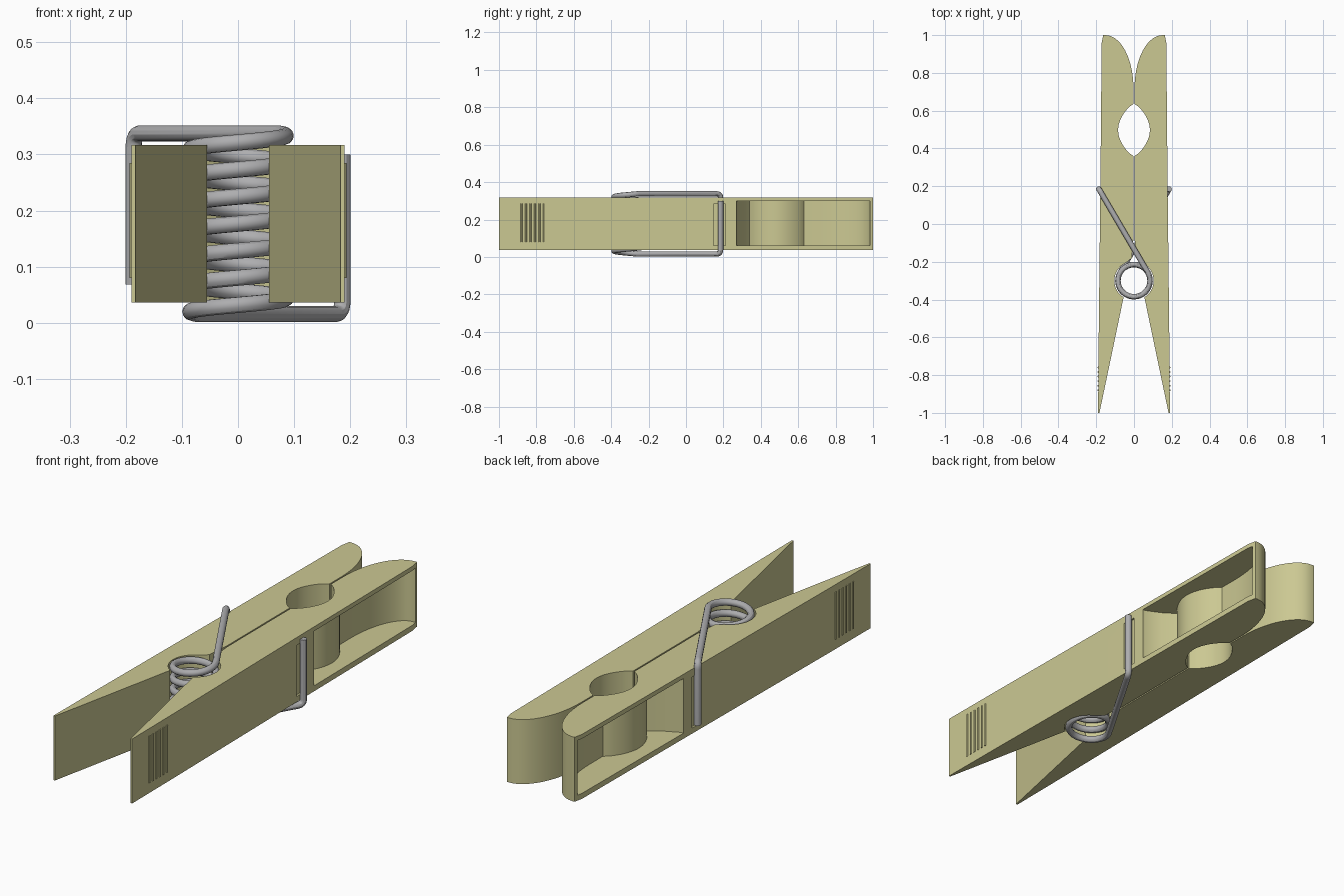
import bpy, bmesh
from math import sin, cos, pi, radians
from mathutils import Vector

if "Cube" in bpy.data.objects:
    bpy.data.objects.remove(bpy.data.objects["Cube"])


def paint(name, color):
    m = bpy.data.materials.new(name)
    m.diffuse_color = color
    m.use_nodes = True
    m.node_tree.nodes["Principled BSDF"].inputs["Base Color"].default_value = m.diffuse_color
    return m


WOOD = paint("olive_plastic", (0.60, 0.58, 0.29, 1))
METAL = paint("spring_steel", (0.42, 0.42, 0.43, 1))


def prism(name, pts, z0, z1, side):
    """Extrude an XY outline from z0 to z1, flipped in x when side is -1."""
    bm = bmesh.new()
    base = bm.faces.new([bm.verts.new((x * side, y, z0)) for x, y in pts])
    new = bmesh.ops.extrude_face_region(bm, geom=[base])["geom"]
    bmesh.ops.translate(bm, vec=(0, 0, z1 - z0),
                        verts=[v for v in new if isinstance(v, bmesh.types.BMVert)])
    bmesh.ops.recalc_face_normals(bm, faces=bm.faces)
    me = bpy.data.meshes.new(name)
    bm.to_mesh(me)
    bm.free()
    ob = bpy.data.objects.new(name, me)
    bpy.context.collection.objects.link(ob)
    me.materials.append(WOOD)
    return ob


def activate(ob):
    bpy.ops.object.select_all(action='DESELECT')
    ob.select_set(True)
    bpy.context.view_layer.objects.active = ob


def cut(ob, cutter):
    activate(ob)
    mod = ob.modifiers.new("cut", 'BOOLEAN')
    mod.operation, mod.solver, mod.object = 'DIFFERENCE', 'EXACT', cutter
    bpy.ops.object.modifier_apply(modifier=mod.name)
    bpy.data.objects.remove(cutter)


def smooth(ob):
    activate(ob)
    bpy.ops.object.shade_smooth_by_angle(angle=radians(30))


def bow(n, x0, dx, y0, y1, p=0.75):
    """Rounded hump used for the peg hole between the jaws."""
    return [(x0 + dx * sin(pi * i / n) ** p, y0 + (y1 - y0) * i / n) for i in range(n + 1)]


def lip(n, x0, x1, y0, y1):
    """Curve that flares outwards towards the jaw tip."""
    return [(x0 + (x1 - x0) * (1 - cos(i / n * pi / 2)) , y0 + (y1 - y0) * sin(i / n * pi / 2))
            for i in range(n + 1)]


# Inner outline: handle taper, coil seat, flat contact, peg hole, flared lip
seat = [(0.104 * cos(a), -0.3 + 0.104 * sin(a))
        for a in (radians(-58 + 125 * i / 16) for i in range(17))]
inner = ([(0.183, -1.0)] + seat + [(0.012, -0.18), (0.003, -0.08)]
         + bow(20, 0.003, 0.081, 0.36, 0.635) + lip(14, 0.003, 0.152, 0.72, 1.0))
outer = [(0.163, 1.0), (0.171, 0.96), (0.178, 0.2), (0.188, -0.7), (0.190, -1.0)]

# Recess floor follows the inner outline at wall thickness
recess = ([(0.30, 0.27), (0.165, 0.27), (0.10, 0.30)] + bow(20, 0.04, 0.073, 0.34, 0.63)
          + lip(14, 0.04, 0.152, 0.72, 0.985) + [(0.30, 0.985)])

for side, label in ((1, "right"), (-1, "left")):
    jaw = prism(label + "_jaw", inner + outer, 0.036, 0.317, side)
    cut(jaw, prism("recess_cutter", recess, 0.06, 0.298, side))
    # Shallow groove that holds the spring arm
    groove = [(0.169, 0.148), (0.169, 0.212), (0.25, 0.212), (0.25, 0.148)]
    cut(jaw, prism("groove_cutter", groove, 0.06, 0.283, side))
    smooth(jaw)
    # Thin finger-grip ridges, half buried in the handle
    for k in range(6):
        y = -0.88 + 0.024 * k
        ring = [(0.188 + 0.005 * cos(2 * pi * i / 10), y + 0.005 * sin(2 * pi * i / 10))
                for i in range(10)]
        smooth(prism(f"{label}_grip_ridge_{k + 1}", ring, 0.08, 0.285, side))


# Spring: lower arm, helical coil, upper arm as one wire
def bend(a, b, c, r=0.025, n=6):
    """Rounded corner at b between a and c."""
    a, b, c = Vector(a), Vector(b), Vector(c)
    p, q = b + (a - b).normalized() * r, b + (c - b).normalized() * r
    return [p * (1 - t) ** 2 + b * 2 * t * (1 - t) + q * t * t for t in (i / n for i in range(n + 1))]


R, LOW, HIGH = 0.085, 0.0155, 0.3375
a0, a1, steps = radians(149), radians(31 + 360 * 7), 220
coil = []
for i in range(steps + 1):
    t = i / steps
    a = a0 + (a1 - a0) * t
    coil.append(Vector((R * cos(a), -0.3 + R * sin(a), LOW + (HIGH - LOW) * t)))
start, end = Vector((0.186, 0.185, 0.30)), Vector((-0.186, 0.185, 0.068))
path = ([start] + bend(start, (0.186, 0.185, LOW), coil[0]) + coil
        + bend(coil[-1], (-0.186, 0.185, HIGH), end) + [end])

cu = bpy.data.curves.new("spring", 'CURVE')
cu.dimensions = '3D'
cu.bevel_depth, cu.bevel_resolution, cu.use_fill_caps = 0.0145, 4, True
sp = cu.splines.new('POLY')
sp.points.add(len(path) - 1)
for pt, co in zip(sp.points, path):
    pt.co = (*co, 1)
spring = bpy.data.objects.new("spring", cu)
bpy.context.collection.objects.link(spring)
cu.materials.append(METAL)
activate(spring)
bpy.ops.object.convert(target='MESH')
smooth(bpy.context.view_layer.objects.active)
